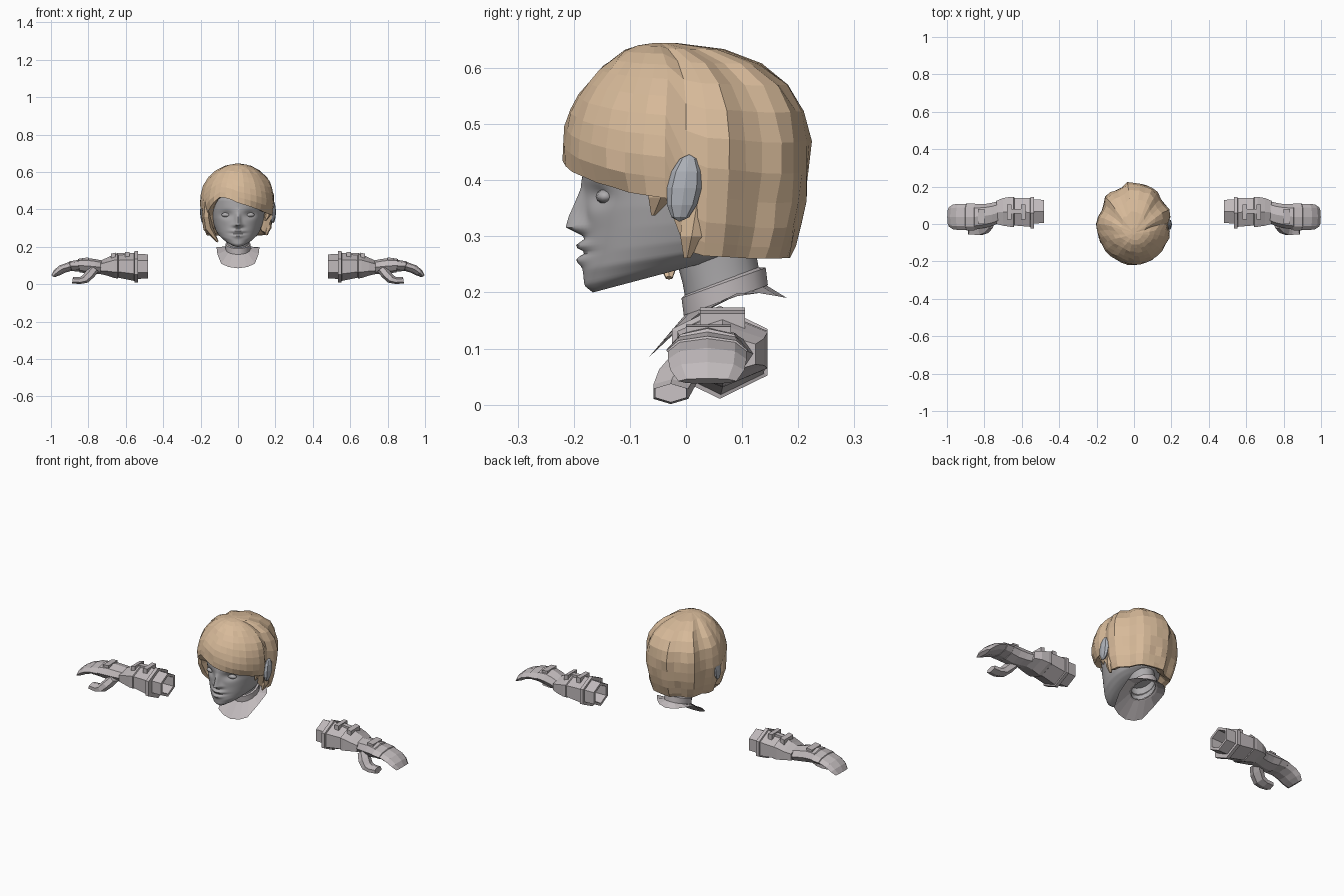
import bpy, bmesh, math, random
from mathutils import Vector
from math import sin, cos, pi, radians, exp

if "Cube" in bpy.data.objects:
    bpy.data.objects.remove(bpy.data.objects["Cube"])

random.seed(4)


def material(name, rgb):
    m = bpy.data.materials.new(name)
    m.diffuse_color = (*rgb, 1)
    m.use_nodes = True
    m.node_tree.nodes["Principled BSDF"].inputs["Base Color"].default_value = m.diffuse_color
    return m


HAIR = material("tan hair", (0.68, 0.49, 0.32))
SKIN = material("grey skin", (0.42, 0.41, 0.42))
EAR = material("blue grey ear", (0.42, 0.44, 0.48))
CLOTH = material("pale grey cloth", (0.53, 0.49, 0.50))


def finish(name, bm, mat, smooth=None, mirror=False):
    bmesh.ops.recalc_face_normals(bm, faces=bm.faces)
    me = bpy.data.meshes.new(name)
    bm.to_mesh(me)
    bm.free()
    me.materials.append(mat)
    ob = bpy.data.objects.new(name, me)
    bpy.context.collection.objects.link(ob)
    if smooth:
        for p in me.polygons:
            p.use_smooth = True
        me.set_sharp_from_angle(angle=radians(smooth))
    if mirror:
        ob.modifiers.new("mirror", "MIRROR").use_mirror_merge = False
    return ob


def loft(name, rings, mat, cap0=True, cap1=True, **kw):
    """Skin a list of closed rings with equal point counts."""
    bm = bmesh.new()
    vs = [[bm.verts.new(p) for p in r] for r in rings]
    n = len(vs[0])
    for a, b in zip(vs, vs[1:]):
        for i in range(n):
            j = (i + 1) % n
            bm.faces.new((a[i], a[j], b[j], b[i]))
    if cap0:
        bm.faces.new(vs[0][::-1])
    if cap1:
        bm.faces.new(vs[-1])
    return finish(name, bm, mat, **kw)


def section(x, y, z, ry, rn, tilt=0, n=6):
    """Polygon across a direction tilted in the xz plane, points up and down."""
    t = radians(tilt)
    out = []
    for k in range(n):
        a = pi / 2 + 2 * pi * k / n
        u, v = cos(a) / cos(pi / 6) if n == 6 else cos(a), sin(a)
        out.append(Vector((x - sin(t) * v * rn, y + u * ry, z + cos(t) * v * rn)))
    return out


def interp(keys, x):
    """Piecewise linear lookup; keys are (x, value, value...)."""
    for a, b in zip(keys, keys[1:]):
        if x <= b[0]:
            f = (x - a[0]) / (b[0] - a[0])
            return [p + (q - p) * f for p, q in zip(a[1:], b[1:])]
    return list(keys[-1][1:])


# ---- head: rings of front height, back height, front y, back y, half width
HEAD = [(.200, .26, -.166, .06, .055), (.212, .275, -.181, .10, .083),
        (.240, .29, -.184, .13, .107), (.270, .31, -.180, .15, .120),
        (.310, .335, -.178, .16, .131), (.350, .36, -.180, .17, .139),
        (.400, .40, -.184, .17, .145), (.450, .45, -.184, .17, .148),
        (.520, .52, -.160, .15, .135), (.580, .58, -.090, .10, .080)]


def gauss(v, s):
    return exp(-(v / s) ** 2)


def face_bump(x, z):
    nose = interp([(0, 0), (.298, 0), (.316, .036), (.335, .030), (.385, .005), (.41, 0), (1, 0)], z)[0]
    wide = .013 + .010 * gauss(z - .31, .02)
    b = nose * gauss(x, wide)
    b += .017 * gauss(x, .034) * gauss(z - .283, .009)       # upper lip
    b += .014 * gauss(x, .028) * gauss(z - .258, .010)       # lower lip
    b -= .006 * gauss(x, .040) * gauss(z - .271, .004)       # mouth line
    b -= .015 * gauss(abs(x) - .062, .030) * gauss(z - .372, .020)  # eye sockets
    return b


rings = []
for i in range(73):
    zf = .2 + .38 * i / 72
    zb, yf, yb, w = interp(HEAD, zf)
    ring = []
    for k in range(64):
        u = k / 64
        a = 2 * pi * u - .6 * sin(2 * pi * u)               # denser at the nose
        x, c = w * sin(a), cos(a)
        y = c * yf if c > 0 else -c * yb
        z = zf + (zb - zf) * (y - yf) / (yb - yf)
        if c > 0:
            y -= face_bump(x, zf)
        ring.append(Vector((x, y, z)))
    rings.append(ring)
loft("head", rings, SKIN, smooth=50)


def ball(name, loc, size, mat, tilt=0, seg=10, rows=6, smooth=None):
    bm = bmesh.new()
    bmesh.ops.create_uvsphere(bm, u_segments=seg, v_segments=rows, radius=1)
    for v in bm.verts:
        p = Vector((v.co.x * size[0], v.co.y * size[1], v.co.z * size[2]))
        p.y += tilt * p.z
        v.co = p + Vector(loc)
    return finish(name, bm, mat, smooth=smooth, mirror=True)


ball("eye", (.060, -.144, .371), (.031, .017, .013), SKIN, smooth=60)
ball("ear", (.186, -.003, .386), (.017, .031, .060), EAR, tilt=.14, seg=8)


# ---- neck and collar: tilted tubes, rising to the back
def tilted(y, z, r, slope=.36, n=16):
    return [Vector((.88 * r * sin(2 * pi * k / n), y - r * cos(2 * pi * k / n),
                    z - slope * r * cos(2 * pi * k / n))) for k in range(n)]


loft("neck", [tilted(.068, .195, .066), tilted(.060, .24, .066), tilted(.050, .30, .072)],
     SKIN, cap0=False, cap1=False, smooth=40)
loft("collar", [tilted(.070, .19, .064), tilted(.071, .186, .075), tilted(.067, .217, .075),
                tilted(.066, .222, .064)], CLOTH, cap0=False, cap1=False, smooth=40)

# ---- bib: thin sheet between the collar and a pointed outline
half = [(.05, -.058, .092), (.090, -.045, .11), (.110, .02, .160), (.115, .09, .198),
        (.09, .13, .199), (.05, .165, .193)]
outline = [(0, -.066, .085)] + half + [(0, .18, .19)] + [(-x, y, z) for x, y, z in half[::-1]]
bib = loft("bib", [tilted(.071, .187, .072, n=14), [Vector(p) for p in outline]],
           CLOTH, cap0=False, cap1=False)
if sum(p.normal.z for p in bib.data.polygons) < 0:
    bib.data.flip_normals()

# ---- hair: faceted shell around a crown, cut off at a swept hairline
HAIRLINE = [(0, .435), (15, .42), (35, .40), (60, .378), (80, .368), (90, .275), (100, .265),
            (135, .26), (180, .262), (225, .26), (265, .26), (275, .27), (290, .36),
            (310, .415), (330, .465), (345, .46), (360, .435)]
STRANDS = [-.013, -.001, .004, -.010]
COLS, ROWS = 36, 10
cols = []
for c in range(COLS):
    deg = 360 * c / COLS
    a = radians(deg)
    zl = interp(HAIRLINE, deg)[0]
    phimax = math.acos(max(-.98, (zl - .45) / .195))
    front = max(0, cos(a))
    back = max(0, -cos(a))
    strand = 0 if deg < 85 or deg > 275 else STRANDS[(c - 9) % 4]
    if deg in (150, 160, 170, 180):
        strand = max(strand, -.002)
    col = []
    for r in range(ROWS + 1):
        phi = .06 + (phimax - .06) * r / ROWS
        z = .45 + .195 * cos(phi)
        if phi < pi / 2:
            s = sin(phi) ** (1 - .25 * back)
            yc = -.045 * cos(phi) ** 6
        else:
            s = 1 - (.17 + 1.0 * front) * ((.45 - z) / .19) ** 2
            yc = 0
        off = (strand + random.uniform(-.004, .003)) * min(1, 2 * sin(min(phi, pi / 2)))
        col.append(Vector(((.198 * s + off) * sin(a), yc - (.222 * s + off) * cos(a), z)))
    # rim folded inwards
    e = col[-1]
    col.append(Vector((e.x * .86, e.y * .88, e.z + .008)))
    col.append(Vector((e.x * .70, e.y * .74, e.z + .035)))
    cols.append(col)
loft("hair", [[cols[c][r] for c in range(COLS)] for r in range(ROWS + 3)], HAIR, cap1=False)

# loose side locks
loft("left_lock", [section(-.165, -.06, .44, .045, .022, -90), section(-.170, -.05, .36, .045, .024, -88),
                   section(-.160, -.035, .30, .036, .026, -70), section(-.108, -.03, .226, .006, .005, -55)],
     HAIR)
loft("right_lock", [section(.160, -.04, .42, .035, .018, -90), section(.158, -.045, .37, .022, .015, -95),
                    section(.146, -.058, .338, .004, .004, -100)], HAIR)
loft("ear_lock", [section(.165, .02, .36, .025, .016, -90), section(.162, .01, .30, .020, .016, -92),
                  section(.150, .002, .262, .006, .006, -95)], HAIR)

# ---- gloves: x, centre y, centre z, half depth, half height, tilt
ARM = [(.56, .067, .093, .045, .045), (.48, .067, .095, .048, .050), (.48, .067, .095, .062, .065),
       (.535, .067, .095, .064, .066), (.535, .060, .0935, .085, .083), (.553, .060, .0935, .085, .083),
       (.555, .062, .093, .077, .075), (.64, .066, .097, .074, .062), (.643, .065, .098, .080, .067),
       (.66, .065, .097, .080, .064), (.70, .065, .094, .074, .048), (.735, .062, .090, .062, .036)]
loft("glove_cuff", [section(*s) for s in ARM], CLOTH, mirror=True)
HAND = [(.725, .062, .090, .060, .036, 5), (.765, .050, .094, .062, .040, 8), (.805, .042, .098, .064, .042, 0),
        (.850, .038, .100, .068, .036, -5), (.852, .038, .099, .072, .031, -8), (.895, .038, .096, .073, .027, -15),
        (.897, .038, .095, .070, .024, -18), (.940, .038, .081, .070, .024, -32), (.968, .038, .062, .066, .021, -48),
        (.990, .038, .042, .052, .010, -60)]
loft("glove_hand", [section(*s, n=8) for s in HAND], CLOTH, mirror=True)
THUMB = [(.765, .010, .085, .032, .025, -50), (.790, -.012, .055, .036, .027, -55),
         (.818, -.025, .027, .033, .024, -40), (.845, -.027, .0195, .031, .0185, -5),
         (.885, -.027, .021, .028, .017, 8)]
loft("glove_thumb", [section(*s) for s in THUMB], CLOTH, mirror=True)


# buckled straps on the back of the cuff
def box(name, lo, hi, drop=0):
    bm = bmesh.new()
    bmesh.ops.create_cube(bm, size=1)
    for v in bm.verts:
        v.co = [(a + b) / 2 + t * (b - a) for a, b, t in zip(lo, hi, v.co)]
        v.co.z -= drop * (v.co.x - lo[0])
    finish(name, bm, CLOTH, mirror=True)


box("strap_near", (.580, .025, .140), (.605, .105, .173))
box("strap_far", (.655, .025, .135), (.680, .105, .169), .25)
box("strap_link", (.600, .055, .140), (.660, .080, .168), .05)
box("knuckle_plate", (.800, .000, .120), (.835, .080, .143), .1)
